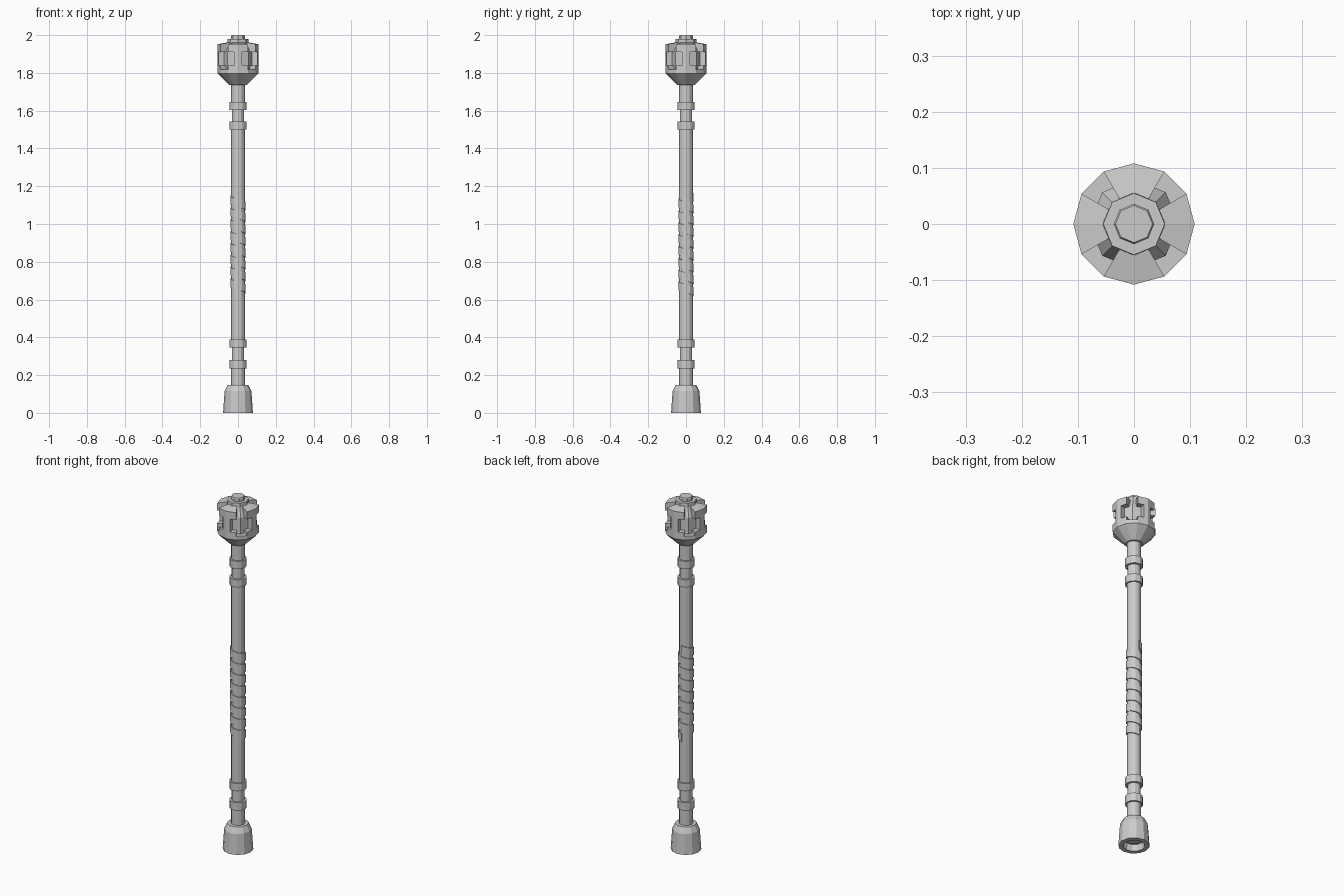
import bpy, bmesh
from math import sin, cos, pi, radians

if "Cube" in bpy.data.objects:
    bpy.data.objects.remove(bpy.data.objects["Cube"])


def make(name, bm):
    bmesh.ops.remove_doubles(bm, verts=bm.verts, dist=1e-5)
    bmesh.ops.recalc_face_normals(bm, faces=bm.faces)
    me = bpy.data.meshes.new(name)
    bm.to_mesh(me)
    bm.free()
    ob = bpy.data.objects.new(name, me)
    bpy.context.collection.objects.link(ob)
    return ob


def lathe(name, profile, n=12, turn=0.0):
    """Revolve (radius, z) points into an n-sided solid with capped ends."""
    bm = bmesh.new()
    rings = [[bm.verts.new((r * cos(turn + 2 * pi * i / n), r * sin(turn + 2 * pi * i / n), z))
              for i in range(n)] for r, z in profile]
    for a, b in zip(rings, rings[1:]):
        for i in range(n):
            j = (i + 1) % n
            bm.faces.new((a[i], a[j], b[j], b[i]))
    bm.faces.new(rings[0])
    bm.faces.new(rings[-1])
    return make(name, bm)


def sweep(bm, sections):
    """Join a row of four-point sections into a capped solid."""
    vs = [[bm.verts.new(p) for p in s] for s in sections]
    for a, b in zip(vs, vs[1:]):
        for i in range(4):
            j = (i + 1) % 4
            bm.faces.new((a[i], a[j], b[j], b[i]))
    bm.faces.new(vs[0])
    bm.faces.new(vs[-1])


def section(a, r0, r1, z0, z1, z1_in=None):
    c, s = cos(a), sin(a)
    zi = z1 if z1_in is None else z1_in
    return [(r0 * c, r0 * s, z0), (r1 * c, r1 * s, z0), (r1 * c, r1 * s, z1), (r0 * c, r0 * s, zi)]


# Hollow foot
lathe("foot", [(0.05, 0.035), (0.055, 0.0), (0.079, 0.0), (0.071, 0.115),
               (0.055, 0.147), (0.034, 0.147)])

# Shaft, slightly waisted between the ring pairs
lathe("shaft", [(0.036, 0.03), (0.036, 0.26), (0.033, 0.26), (0.033, 0.37), (0.036, 0.37),
                (0.036, 1.52), (0.033, 1.52), (0.033, 1.62), (0.036, 1.62), (0.036, 1.80)])

# Collar rings
for i, (z0, z1) in enumerate([(0.235, 0.28), (0.345, 0.388), (1.50, 1.542), (1.604, 1.647)]):
    lathe(f"collar_{i + 1}", [(0.03, z0), (0.045, z0), (0.045, z1), (0.03, z1)])

# Spiral grip wrap, descending counterclockwise from the back
bm = bmesh.new()
turns, steps = 8, 12
rows = []
for k in range(turns * steps + 1):
    z = 1.142 - 0.5 * k / (turns * steps)
    rows.append(section(pi / 2 + 2 * pi * k / steps, 0.033, 0.041, z - 0.022, z + 0.022))
sweep(bm, rows)
make("grip_wrap", bm)

# Head: cup, eight-sided core, cap and knob
lathe("head_cup", [(0.036, 1.735), (0.045, 1.735), (0.108, 1.797), (0.108, 1.818), (0.05, 1.818)])
lathe("head_core", [(0.08, 1.80), (0.08, 1.91), (0.056, 1.958), (0.055, 1.98)], 8)
lathe("head_knob", [(0.036, 1.97), (0.036, 1.995), (0.033, 2.0)], 8)


# Four T-shaped guards on the twelve-sided outline
def outline(deg):
    return 0.108 * cos(radians(15)) / cos(radians(deg % 30 - 15))


bm = bmesh.new()
for mid in range(0, 360, 90):
    for half, z0, z1, lift in ((30, 1.81, 1.838, 0), (12, 1.83, 1.915, 0), (30, 1.91, 1.952, 0.01)):
        sweep(bm, [section(radians(mid + d), 0.052, outline(mid + d), z0, z1, z1 + lift)
                   for d in (-half, 0, half)])
make("head_guards", bm)
